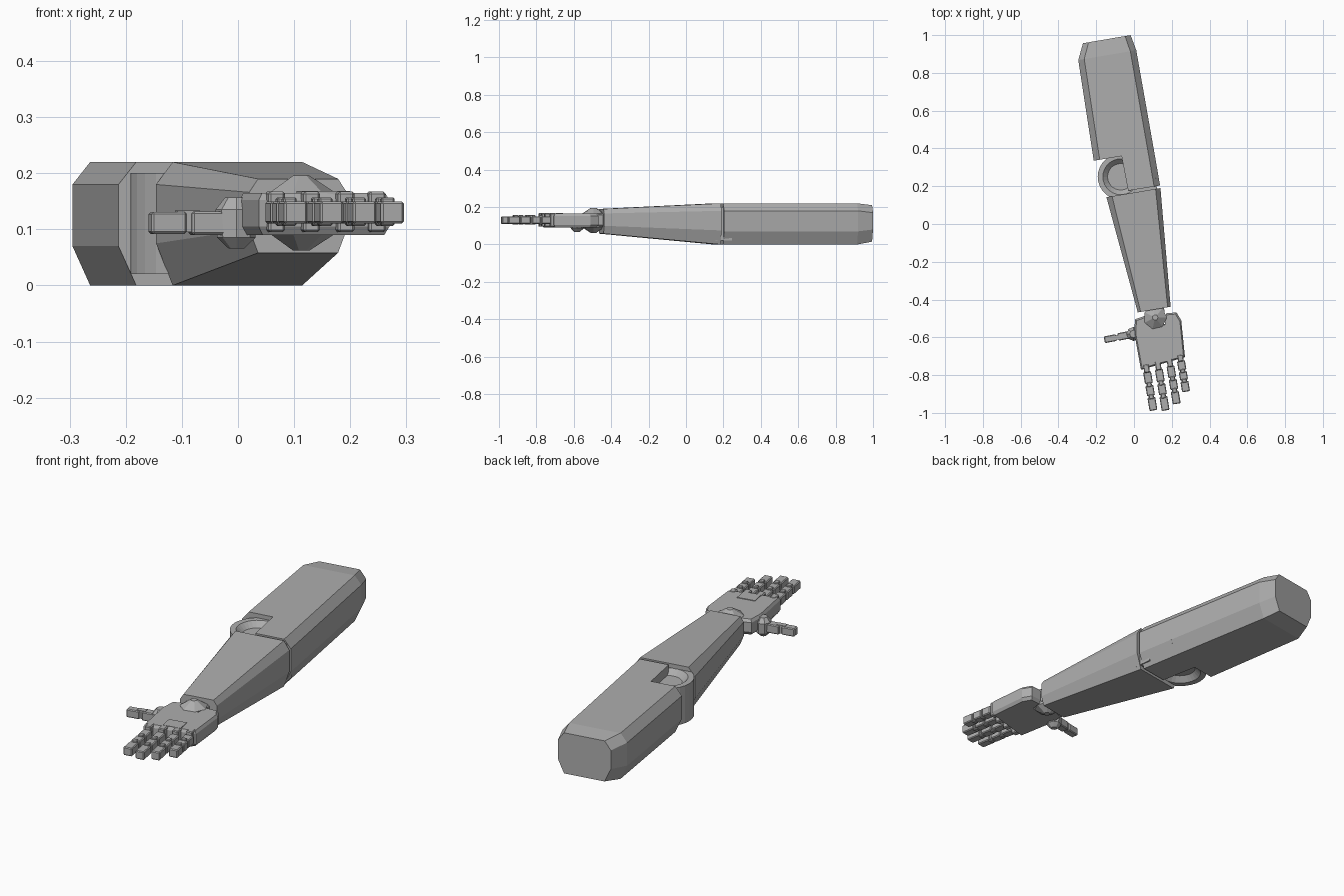
import bpy, bmesh, math
from mathutils import Vector, Matrix

cube = bpy.data.objects.get("Cube")
if cube:
    bpy.data.objects.remove(cube, do_unlink=True)

GREY = (0.42, 0.42, 0.42, 1)
grey = bpy.data.materials.new("plain grey")
grey.use_nodes = True
grey.diffuse_color = GREY
grey.node_tree.nodes["Principled BSDF"].inputs["Base Color"].default_value = GREY


def finish(name, bm, bevel=0):
    bmesh.ops.recalc_face_normals(bm, faces=bm.faces[:])
    mesh = bpy.data.meshes.new(name)
    bm.to_mesh(mesh)
    bm.free()
    ob = bpy.data.objects.new(name, mesh)
    bpy.context.collection.objects.link(ob)
    mesh.materials.append(grey)
    if bevel:
        mod = ob.modifiers.new("Bevel", 'BEVEL')
        mod.width = bevel
        mod.segments = 1
    return ob


def loft(name, rings):
    """Join equal rings of points, capping both ends."""
    bm = bmesh.new()
    loops = [[bm.verts.new(p) for p in ring] for ring in rings]
    n = len(loops[0])
    for a, b in zip(loops, loops[1:]):
        for i in range(n):
            j = (i + 1) % n
            bm.faces.new((a[i], a[j], b[j], b[i]))
    bm.faces.new(loops[0])
    bm.faces.new(loops[-1])
    return finish(name, bm)


def section(left, right, z0, z1, cut_left, cut_right, top, low):
    """Upright eight-sided section between two plan points."""
    a, b = Vector(left), Vector(right)
    u = (b - a).normalized()
    al, br = a + u * cut_left, b - u * cut_right
    pts = [(a, z0 + low), (a, z1 - top), (al, z1), (br, z1),
           (b, z1 - top), (b, z0 + low), (br, z0), (al, z0)]
    return [(p.x, p.y, z) for p, z in pts]


def lathe(name, centre, profile, sides):
    """Rings of (radius, z) about an upright axis."""
    return loft(name, [[(centre[0] + r * math.cos(math.tau * i / sides),
                         centre[1] + r * math.sin(math.tau * i / sides), z)
                        for i in range(sides)] for r, z in profile])


def block(name, start, end, width, z0, z1, bevel=0.004):
    """Box running between two plan points."""
    a, b = Vector(start), Vector(end)
    d = b - a
    mid = (a + b) / 2
    mat = (Matrix.Translation((mid.x, mid.y, (z0 + z1) / 2))
           @ Matrix.Rotation(math.atan2(d.y, d.x), 4, 'Z')
           @ Matrix.Diagonal((d.length, width, z1 - z0, 1)))
    bm = bmesh.new()
    bmesh.ops.create_cube(bm, size=1, matrix=mat)
    return finish(name, bm, bevel)


# Upper arm, with the elbow notch left open on the inner side
loft("upper_arm", [
    section((-0.27, 0.957), (-0.018, 1.0), 0.015, 0.21, 0.03, 0.03, 0.04, 0.065),
    section((-0.295, 0.868), (0.012, 0.92), 0, 0.22, 0.032, 0.032, 0.04, 0.07),
    section((-0.213, 0.335), (0.106, 0.388), 0, 0.22, 0.032, 0.032, 0.04, 0.07)])
loft("upper_arm_elbow_side", [
    section((-0.067, 0.365), (0.105, 0.394), 0, 0.22, 0, 0.032, 0.04, 0.07),
    section((-0.031, 0.176), (0.138, 0.204), 0, 0.22, 0, 0.032, 0.04, 0.07)])

# Elbow drum with a dished face above and below
lathe("elbow_drum", (-0.07, 0.25),
      [(0.07, 0.045), (0.095, 0.02), (0.122, 0.02),
       (0.122, 0.20), (0.095, 0.20), (0.07, 0.175)], 28)
block("elbow_core", (0.05, 0.24), (0.06, 0.15), 0.13, 0.02, 0.2, 0)

# Tapered forearm
loft("forearm", [
    section((-0.146, 0.142), (0.14, 0.19), 0, 0.22, 0.03, 0.026, 0.04, 0.075),
    section((0.02, -0.468), (0.194, -0.438), 0.058, 0.19, 0.016, 0.016, 0.024, 0.042)])

# Wrist
block("wrist_stem", (0.104, -0.42), (0.117, -0.5), 0.1, 0.095, 0.165, 0.008)
lathe("wrist_ball", (0.112, -0.495),
      [(0.015, 0.062), (0.058, 0.09), (0.062, 0.165), (0.015, 0.196)], 7)

# Palm with chamfered rims and a recess for the wrist
outline = [(0.005, -0.505), (0.055, -0.487), (0.065, -0.53), (0.165, -0.53),
           (0.17, -0.473), (0.225, -0.468), (0.25, -0.51), (0.27, -0.705),
           (0.037, -0.772), (0.002, -0.58)]
mid = Vector((0.135, -0.62))


def rim(scale, z):
    return [(*(mid + (Vector(p) - mid) * scale), z) for p in outline]


loft("palm", [rim(0.93, 0.09), rim(1, 0.105), rim(1, 0.152), rim(0.94, 0.165)])
block("palm_back_plate", (0.146, -0.665), (0.158, -0.73), 0.085, 0.16, 0.168, 0)

# Fingers: knuckle, then three segments separated by narrow hinges
along = Vector((0.165, -0.986))
fingers = {"index": (0.066, -0.765, 0.225), "middle": (0.128, -0.75, 0.24),
           "ring": (0.19, -0.735, 0.22), "little": (0.246, -0.71, 0.18)}
for label, (x, y, length) in fingers.items():
    root = Vector((x, y))

    def at(t):
        return root + along * length * t

    block(label + "_knuckle", at(-0.1), at(0.1), 0.03, 0.095, 0.167)
    block(label + "_hinge_core", at(0), at(0.9), 0.028, 0.114, 0.144, 0)
    for k, (s, e) in enumerate([(0.08, 0.36), (0.4, 0.65), (0.69, 1)]):
        block(f"{label}_segment_{k + 1}", at(s), at(e), 0.042, 0.11, 0.15)
        if k:
            block(f"{label}_hinge_{k}", at(s - 0.07), at(s + 0.04), 0.024, 0.106, 0.157, 0.003)

# Thumb: faceted root and two segments
lathe("thumb_root", (-0.003, -0.582),
      [(0.014, 0.066), (0.034, 0.085), (0.037, 0.135), (0.02, 0.157)], 8)
block("thumb_segment_1", (0.0, -0.582), (-0.085, -0.598), 0.04, 0.09, 0.132)
block("thumb_hinge", (-0.07, -0.597), (-0.11, -0.604), 0.024, 0.095, 0.134, 0)
block("thumb_segment_2", (-0.094, -0.601), (-0.157, -0.613), 0.036, 0.092, 0.131)
